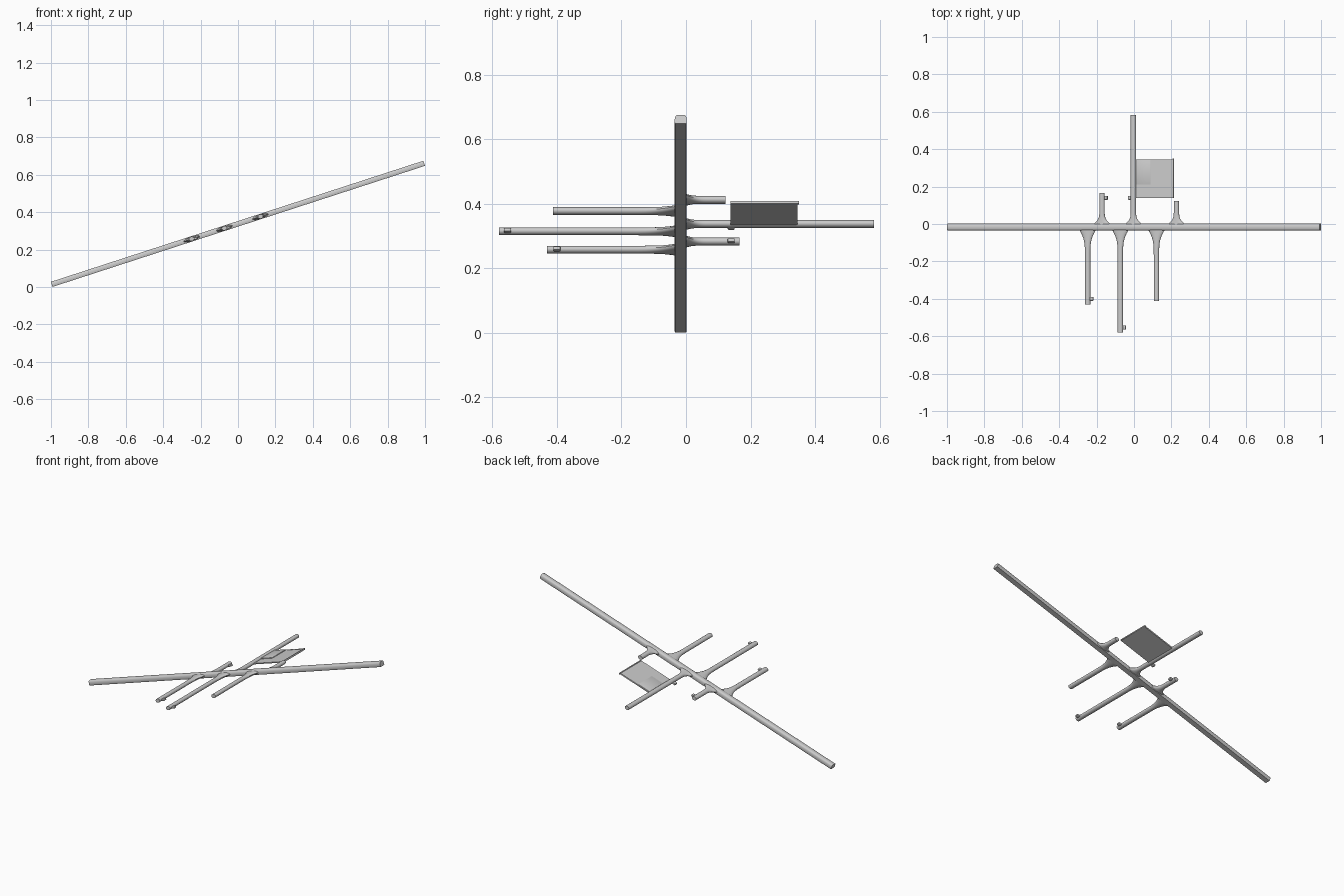
import bpy, bmesh, math
from mathutils import Matrix

if "Cube" in bpy.data.objects:
    bpy.data.objects.remove(bpy.data.objects["Cube"])

TILT = math.atan(0.325)
C = math.cos(TILT)
PLACE = Matrix.Translation((0, 0, 0.338)) @ Matrix.Rotation(-TILT, 4, 'Y')


def finish(name, bm):
    bmesh.ops.recalc_face_normals(bm, faces=bm.faces)
    me = bpy.data.meshes.new(name)
    bm.to_mesh(me)
    bm.free()
    me.transform(PLACE)
    ob = bpy.data.objects.new(name, me)
    bpy.context.collection.objects.link(ob)
    bpy.ops.object.select_all(action='DESELECT')
    ob.select_set(True)
    bpy.context.view_layer.objects.active = ob
    bpy.ops.object.shade_smooth_by_angle(angle=math.radians(35))
    return ob


def loft(name, rings):
    bm = bmesh.new()
    loops = [[bm.verts.new(p) for p in r] for r in rings]
    n = len(loops[0])
    for a, b in zip(loops, loops[1:]):
        for i in range(n):
            j = (i + 1) % n
            bm.faces.new((a[i], a[j], b[j], b[i]))
    bm.faces.new(loops[0])
    bm.faces.new(loops[-1])
    return finish(name, bm)


def box(name, x0, x1, y0, y1, w0, w1, bevel=0.0):
    bm = bmesh.new()
    bmesh.ops.create_cube(bm, size=1)
    for v in bm.verts:
        v.co = ((x0 if v.co.x < 0 else x1) / C,
                y0 if v.co.y < 0 else y1,
                w0 if v.co.z < 0 else w1)
    if bevel:
        bmesh.ops.bevel(bm, geom=bm.edges[:], offset=bevel, segments=2,
                        affect='EDGES', profile=0.5)
    return finish(name, bm)


# Main runner: rounded top, nearly flat underside
prof = [(-1, -.75), (-.9, -1), (.9, -1), (1, -.75), (1, 0), (.95, .45),
        (.82, .8), (.6, 1), (-.6, 1), (-.82, .8), (-.95, .45), (-1, 0)]
half = 1.047
loft("main_runner", [[(u, -0.0165 + 0.0185 * a, 0.0142 * b) for a, b in prof]
                     for u in (-half, half)])


# Branch: round rod flaring out where it meets the runner
def branch(name, x, y_end):
    front = y_end < 0
    y0 = -0.0165
    base = -0.035 if front else 0.002
    flare = 0.13 if front else 0.065
    sgn = -1 if front else 1
    stations = [y0] + [base + sgn * flare * k / 10 for k in range(11)] + [y_end]
    rings = []
    for y in stations:
        t = min(max((y - base) * sgn / flare, 0), 1)
        hw = 0.0148 + 0.03 * (1 - t) ** 3
        rings.append([((x / C) + hw * math.cos(a), y, 0.0118 * math.sin(a))
                      for a in (math.tau * i / 16 for i in range(16))])
    loft(name, rings)


for i, (x, y) in enumerate([(-0.248, -0.43), (-0.073, -0.579), (0.12, -0.412)]):
    branch(f"front_branch_{i + 1}", x, y)
for i, (x, y) in enumerate([(-0.171, 0.165), (-0.003, 0.582), (0.227, 0.123)]):
    branch(f"back_branch_{i + 1}", x, y)

# Small gate stubs on the branch sides
for i, (x, y) in enumerate([(-0.228, -0.40), (-0.053, -0.553),
                            (-0.151, 0.14), (-0.023, 0.14)]):
    box(f"stub_{i + 1}", x - 0.009, x + 0.009, y - 0.011, y + 0.011,
        -0.010, 0.002, 0.003)

# Thin panel, its raised pad and rims
box("panel", 0.005, 0.212, 0.138, 0.343, -0.007, -0.001)
box("panel_pad", 0.005, 0.088, 0.21, 0.343, -0.003, 0.003, 0.001)
box("panel_end_rim", 0.207, 0.213, 0.138, 0.35, -0.008, 0.002, 0.001)
box("panel_side_rim", 0.012, 0.21, 0.34, 0.345, -0.007, 0.001)
